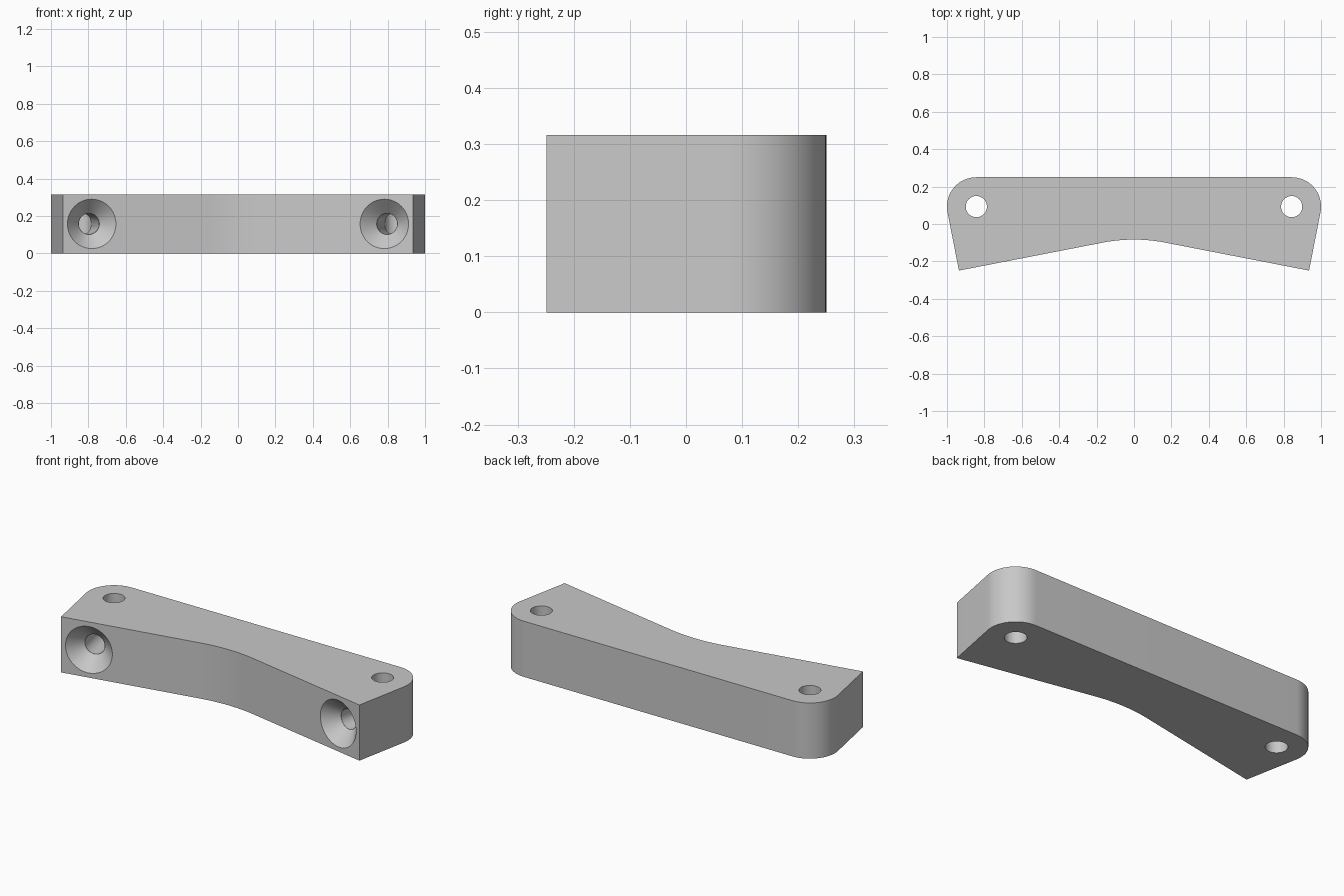
import bpy
import bmesh
from math import sin, cos, tan, radians, pi
from mathutils import Vector, Matrix

if "Cube" in bpy.data.objects:
    bpy.data.objects.remove(bpy.data.objects["Cube"])

HEIGHT = 0.316
TILT = radians(11)              # slope of the front faces and ends
TIP = Vector((0.936, -0.249))   # front corner
PIVOT = Vector((0.843, 0.093))  # corner centre and upright hole
CORNER_R = 0.157
ARC_R = 0.87                    # rounding in the middle of the front
HOLE_R = 0.0565
SINK_R = 0.132

grey = bpy.data.materials.new("plain_grey")
grey.use_nodes = True
grey.diffuse_color = (0.58, 0.58, 0.58, 1)
grey.node_tree.nodes["Principled BSDF"].inputs["Base Color"].default_value = grey.diffuse_color


def make_object(name, bm):
    bmesh.ops.recalc_face_normals(bm, faces=bm.faces)
    mesh = bpy.data.meshes.new(name)
    bm.to_mesh(mesh)
    bm.free()
    mesh.materials.append(grey)
    obj = bpy.data.objects.new(name, mesh)
    bpy.context.collection.objects.link(obj)
    return obj


def add_cone(bm, start, direction, r1, r2, length):
    # Cone or cylinder running from start along direction
    turn = Vector((0, 0, 1)).rotation_difference(direction).to_matrix().to_4x4()
    middle = start + direction * length / 2
    bmesh.ops.create_cone(bm, cap_ends=True, segments=64, radius1=r1, radius2=r2,
                          depth=length, matrix=Matrix.Translation(middle) @ turn)


# Half outline: middle of the front, front corner, rounded back corner
apex = TIP.y + TIP.x * tan(TILT) - ARC_R * (1 / cos(TILT) - 1)
half = []
for i in range(13):
    a = TILT * i / 12
    half.append((ARC_R * sin(a), apex - ARC_R * (1 - cos(a))))
half.append(tuple(TIP))
for i in range(25):
    a = -TILT + (pi / 2 + TILT) * i / 24
    half.append((PIVOT.x + CORNER_R * cos(a), PIVOT.y + CORNER_R * sin(a)))
outline = half + [(-x, y) for x, y in reversed(half[1:])]

# Solid block
bm = bmesh.new()
base = bm.faces.new([bm.verts.new((x, y, 0)) for x, y in outline])
top = bmesh.ops.extrude_face_region(bm, geom=[base])["geom"]
bmesh.ops.translate(bm, vec=(0, 0, HEIGHT),
                    verts=[v for v in top if isinstance(v, bmesh.types.BMVert)])
block = make_object("mounting_block", bm)

# Holes: upright, angled bore meeting it, and countersink
cutters = []
for side, word in ((1, "left"), (-1, "right")):
    inward = Vector((side * sin(TILT), cos(TILT), 0))
    along = Vector((side * cos(TILT), -sin(TILT), 0))
    centre = Vector((side * PIVOT.x, PIVOT.y, HEIGHT / 2))
    corner = Vector((side * TIP.x, TIP.y, HEIGHT / 2))
    mouth = corner + along * (centre - corner).dot(along)
    reach = (centre - mouth).length
    extra = 0.02
    sink_depth = SINK_R - HOLE_R

    parts = {}
    parts["upright_hole"] = (centre - Vector((0, 0, HEIGHT)), Vector((0, 0, 1)),
                             HOLE_R, HOLE_R, HEIGHT * 2)
    parts["angled_bore"] = (mouth - inward * extra, inward,
                            HOLE_R - 0.001, HOLE_R - 0.001, reach + extra)
    parts["countersink"] = (mouth - inward * extra, inward,
                            SINK_R + extra, HOLE_R, sink_depth + extra)
    for name, args in parts.items():
        bm = bmesh.new()
        add_cone(bm, *args)
        cutter = make_object(f"{word}_{name}_cutter", bm)
        cutter.hide_render = True
        cutters.append(cutter)
        mod = block.modifiers.new(cutter.name, "BOOLEAN")
        mod.operation = "DIFFERENCE"
        mod.solver = "EXACT"
        mod.object = cutter

# Bake the cuts, then remove the cutters
bpy.context.view_layer.update()
cut_mesh = bpy.data.meshes.new_from_object(
    block.evaluated_get(bpy.context.evaluated_depsgraph_get()))
block.modifiers.clear()
block.data = cut_mesh
for cutter in cutters:
    bpy.data.objects.remove(cutter)

# Smooth curves, sharp edges
bpy.ops.object.select_all(action="DESELECT")
bpy.context.view_layer.objects.active = block
block.select_set(True)
bpy.ops.object.shade_smooth_by_angle(angle=radians(25))
